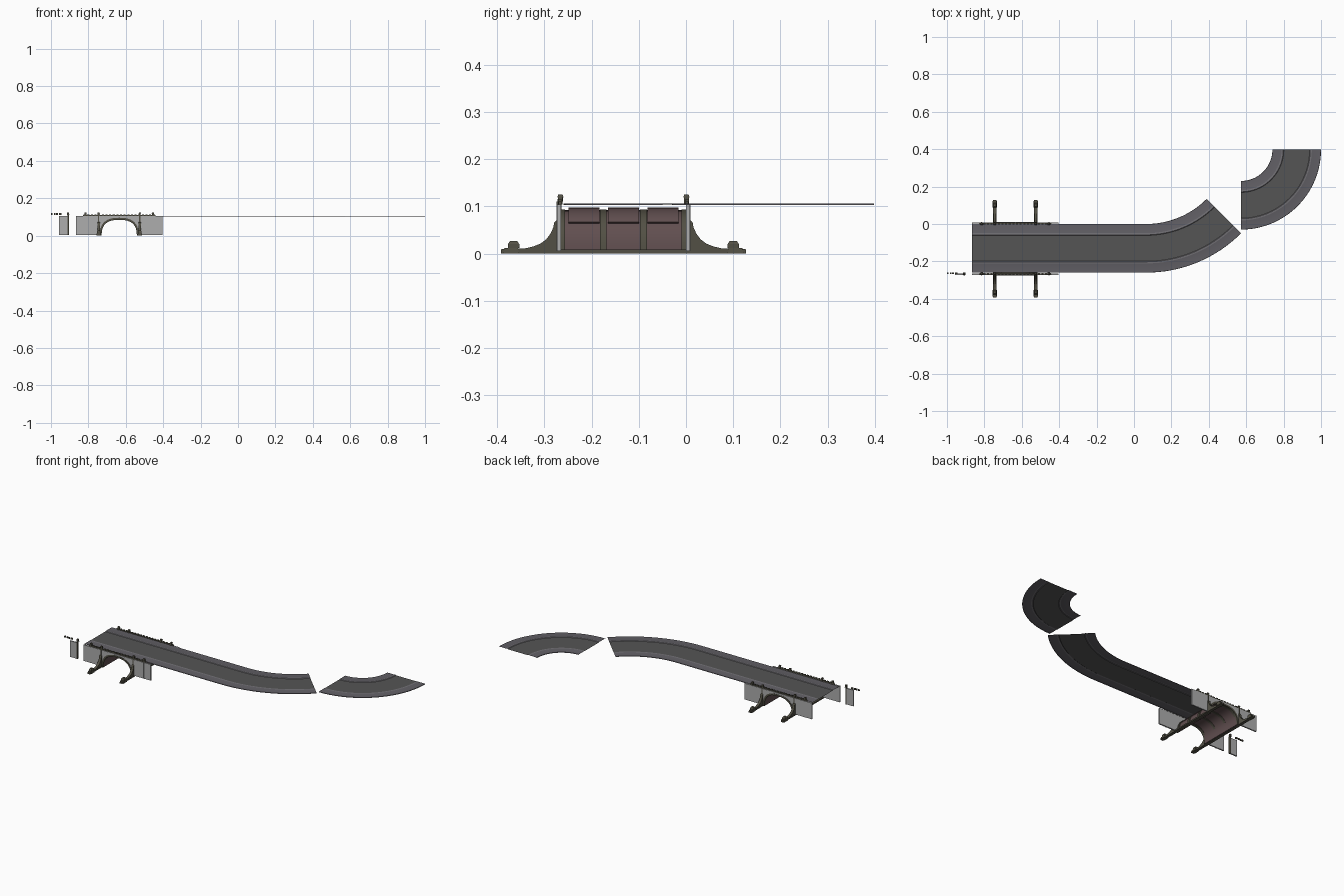
import bpy, bmesh, math

if "Cube" in bpy.data.objects:
    bpy.data.objects.remove(bpy.data.objects["Cube"])

def mat(name, c):
    m = bpy.data.materials.new(name)
    m.diffuse_color = (*c, 1)
    m.use_nodes = True
    m.node_tree.nodes["Principled BSDF"].inputs["Base Color"].default_value = m.diffuse_color
    return m

ASPHALT = mat("asphalt", (0.09, 0.09, 0.09))
KERB = mat("kerb", (0.12, 0.115, 0.13))
LINE = mat("edge_line", (0.17, 0.165, 0.18))
STONE = mat("dark_stone", (0.085, 0.08, 0.058))
BRICK = mat("tunnel_brick", (0.12, 0.078, 0.08))
WALL = mat("pale_wall", (0.42, 0.42, 0.42))

def finish(name, bm, mats, smooth=False, recalc=True):
    if recalc:
        bmesh.ops.recalc_face_normals(bm, faces=bm.faces)
    me = bpy.data.meshes.new(name)
    bm.to_mesh(me)
    bm.free()
    ob = bpy.data.objects.new(name, me)
    bpy.context.collection.objects.link(ob)
    for m in mats:
        me.materials.append(m)
    if smooth:
        bpy.ops.object.select_all(action='DESELECT')
        bpy.context.view_layer.objects.active = ob
        ob.select_set(True)
        bpy.ops.object.shade_smooth_by_angle(angle=math.radians(35))
    return ob

def prism(name, pts, axis, lo, hi, m, smooth=False):
    """Extrude a 2D outline: axis 'y' takes (x, z) points, axis 'x' takes (y, z)."""
    bm = bmesh.new()
    place = (lambda p, t: (p[0], t, p[1])) if axis == 'y' else (lambda p, t: (t, p[0], p[1]))
    a = [bm.verts.new(place(p, lo)) for p in pts]
    b = [bm.verts.new(place(p, hi)) for p in pts]
    bm.faces.new(a)
    bm.faces.new(b[::-1])
    for i in range(len(pts)):
        j = (i + 1) % len(pts)
        bm.faces.new((a[i], a[j], b[j], b[i]))
    return finish(name, bm, [m], smooth)

def block(name, x, y, z0, z1, w, d, m, taper=1.0):
    """Box centred on x, y, optionally narrowed at the top."""
    bm = bmesh.new()
    bmesh.ops.create_cube(bm, size=1)
    for v in bm.verts:
        k = taper if v.co.z > 0 else 1
        v.co = (x + v.co.x * w * k, y + v.co.y * d * k, z1 if v.co.z > 0 else z0)
    return finish(name, bm, [m])

# Road: cross-section (distance from left edge, height) swept along stations
SECTION = [(0, .1025), (0.001, .1055), (.046, .1055), (.049, .1062), (.058, .1062), (.061, .104),
           (.199, .104), (.202, .1062), (.211, .1062), (.214, .1055), (.259, .1055), (.26, .1025)]
BANDS = [1, 1, 1, 2, 2, 0, 2, 2, 1, 1, 1]

def road(name, stations):
    bm = bmesh.new()
    rows = [[bm.verts.new((x + t * nx, y + t * ny, z)) for t, z in SECTION]
            for x, y, nx, ny in stations]
    for r, s in zip(rows, rows[1:]):
        for i, band in enumerate(BANDS):
            f = bm.faces.new((r[i], r[i + 1], s[i + 1], s[i]))
            f.material_index = band
    finish(name, bm, [ASPHALT, KERB, LINE], True, recalc=False)

def bend(cx, cy, r, angle, n):
    out = []
    for i in range(n + 1):
        a = math.radians(angle) * i / n
        s, c = math.sin(a), -math.cos(a)
        out.append((cx + r * s, cy + r * c, s, c))
    return out

road("road_straight", [(-.865 + .93 * i / 4, 0, 0, -1) for i in range(5)])
road("road_gentle_bend", bend(.065, .457, .457, 45, 16))
road("road_tight_bend", bend(.572, .398, .168, 90, 20))

# Tunnel: boxy arch centred under the road
CX = -.635

def arch(a, h, lo=0, hi=180, n=24):
    pts = []
    for i in range(n + 1):
        t = math.radians(lo + (hi - lo) * i / n)
        c, s = math.cos(t), max(math.sin(t), 0)
        pts.append((CX + a * math.copysign(abs(c) ** .78, c), h * s ** .78))
    return pts

def shell(name, y0, y1, a, h, th, m, lo=0, hi=180):
    prism(name, arch(a, h, lo, hi) + arch(a - th, h - th, lo, hi)[::-1], 'y', y0, y1, m, True)

shell("tunnel_vault", -.265, 0, .098, .092, .004, BRICK)
for i, y in enumerate((-.216, -.1325, -.049)):
    shell(f"vault_panel_{i}", y - .033, y + .033, .101, .097, .006, BRICK, 38, 142)
for i, y in enumerate((-.263, -.175, -.09, -.002)):
    shell(f"vault_rib_{i}", y - .007, y + .007, .104, .0935, .009, STONE)
for x in (CX - .11, CX + .11):
    block("footing", x, -.1325, 0, .008, .018, .519, STONE)

# Both faces of the bridge: mirrored across the road centreline
BUTTRESS = [(.0, 0), (.127, 0), (.127, .009), (.075, .011), (.058, .015), (.043, .021), (.031, .03),
            (.022, .042), (.016, .055), (.014, .066), (.008, .072), (0, .074)]

for side, f in (("back", lambda y: y), ("front", lambda y: -.265 - y)):
    outline = [(-.865, .005), (-.865, .104), (-.405, .104), (-.405, .005)] + \
              [(x, max(z, .005)) for x, z in arch(.098, .092)]
    prism(f"{side}_wall", outline, 'y', f(0), f(.008), WALL)
    shell(f"{side}_arch_trim", min(f(0), f(.0095)), max(f(0), f(.0095)), .104, .096, .01, STONE)
    # parapet rail with small blocks
    block(f"{side}_rail", CX, f(.002), .104, .11, .39, .006, STONE)
    for i in range(20):
        block(f"{side}_rail_block", -.82 + .37 * i / 19, f(.002), .11, .114, .011, .008, STONE)
    # posts over slim wall strips
    for x in (-.815, -.745, -.525, -.455):
        block(f"{side}_post", x, f(.001), .104, .119, .01, .01, STONE)
        block(f"{side}_post_cap", x, f(.001), .119, .125, .013, .013, STONE, .7)
        block(f"{side}_wall_strip", x, f(.0065), .005, .104, .006, .006,
              STONE if x in (-.745, -.525) else WALL)
    # sweeping buttresses with knobs at their feet
    for x in (CX - .11, CX + .11):
        prism(f"{side}_buttress", [(f(y), z) for y, z in BUTTRESS], 'x', x - .0075, x + .0075, STONE)
        block(f"{side}_foot_pad", x, f(.105), 0, .012, .025, .034, STONE, .85)
        block(f"{side}_foot_block", x, f(.1), .012, .02, .02, .024, STONE)
        block(f"{side}_foot_cap", x, f(.1), .02, .027, .02, .024, STONE, .6)

# Loose spare pieces beside the bridge
block("spare_wall", -.931, -.269, .005, .104, .052, .008, WALL)
block("spare_wall_strip", -.908, -.269, .005, .11, .008, .011, STONE)
block("spare_post", -.908, -.266, .11, .125, .012, .012, STONE, .8)
for x, w in ((-.995, .009), (-.981, .008), (-.968, .009), (-.951, .014)):
    block("spare_rail_block", x, -.264, .111, .12, w, .007, STONE)
